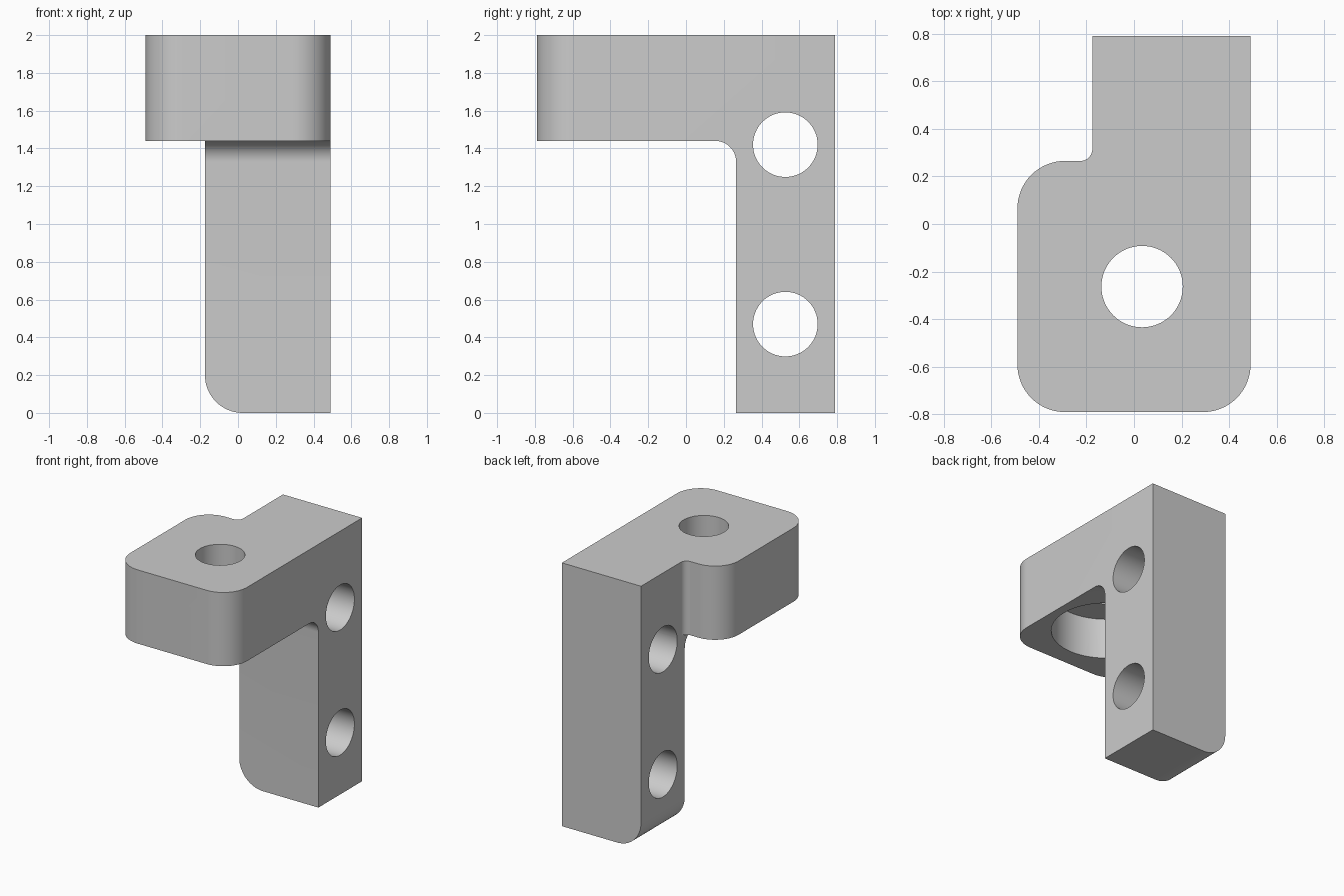
import bpy, bmesh, math
from mathutils import Vector

cube = bpy.data.objects.get("Cube")
if cube:
    bpy.data.objects.remove(cube, do_unlink=True)

steel = bpy.data.materials.new("light grey")
steel.use_nodes = True
steel.diffuse_color = (0.6, 0.6, 0.6, 1)
steel.node_tree.nodes["Principled BSDF"].inputs["Base Color"].default_value = (0.6, 0.6, 0.6, 1)

PLACE = {"x": lambda a, b, h: (h, a, b),
         "y": lambda a, b, h: (a, h, b),
         "z": lambda a, b, h: (a, b, h)}


def rounded(corners, steps=16):
    """Turn (a, b, radius) right-angled corners into a filleted outline."""
    out = []
    for i, (a, b, r) in enumerate(corners):
        p = Vector((a, b))
        if not r:
            out.append(p)
            continue
        u = (Vector(corners[i - 1][:2]) - p).normalized()
        v = (Vector(corners[(i + 1) % len(corners)][:2]) - p).normalized()
        centre = p + r * (u + v)
        for k in range(steps + 1):
            t = math.pi / 2 * k / steps
            out.append(centre - r * (v * math.cos(t) + u * math.sin(t)))
    return out


def circle(a, b, r, n=64):
    return [Vector((a + r * math.cos(math.tau * k / n), b + r * math.sin(math.tau * k / n)))
            for k in range(n)]


def prism(name, outline, axis, low, high):
    """Extrude an outline along an axis."""
    bm = bmesh.new()
    rings = [[bm.verts.new(PLACE[axis](p.x, p.y, h)) for p in outline] for h in (low, high)]
    bm.faces.new(rings[0])
    bm.faces.new(rings[1])
    for i in range(len(outline)):
        bm.faces.new((rings[0][i - 1], rings[0][i], rings[1][i], rings[1][i - 1]))
    bmesh.ops.recalc_face_normals(bm, faces=bm.faces)
    mesh = bpy.data.meshes.new(name)
    bm.to_mesh(mesh)
    bm.free()
    mesh.materials.append(steel)
    obj = bpy.data.objects.new(name, mesh)
    bpy.context.collection.objects.link(obj)
    return obj


def cut(target, cutter):
    mod = target.modifiers.new("cut", "BOOLEAN")
    mod.operation = "DIFFERENCE"
    mod.solver = "EXACT"
    mod.object = cutter
    bpy.context.view_layer.objects.active = target
    bpy.ops.object.modifier_apply(modifier=mod.name)
    bpy.data.objects.remove(cutter, do_unlink=True)


LEG_X, LEG_Y, PLATE_Z = -0.175, 0.265, 1.44
HOLE_R = 0.171

# Full-height block with the plate outline
bracket = prism("bracket", rounded([
    (-0.49, -0.79, 0.2), (0.49, -0.79, 0.2), (0.49, 0.79, 0),
    (LEG_X, 0.79, 0), (LEG_X, LEG_Y, 0.05), (-0.49, LEG_Y, 0.2)]), "z", 0, 2)

# Space under the plate, with the inner fillet
cut(bracket, prism("front_cutter", rounded([
    (-1, -1, 0), (LEG_Y, -1, 0), (LEG_Y, PLATE_Z, 0.11), (-1, PLATE_Z, 0)]), "x", -1, 1))

# Space beside the leg, with the leg's rounded lower corner
side = [Vector((-1, -1)), Vector((LEG_X + 0.2, -1))]
for k in range(17):
    t = math.pi / 2 * k / 16
    side.append(Vector((LEG_X + 0.2 - 0.2 * math.sin(t), 0.2 - 0.2 * math.cos(t))))
side += [Vector((LEG_X, PLATE_Z)), Vector((-1, PLATE_Z))]
cut(bracket, prism("side_cutter", side, "y", -1, 1))

# Cross holes through the leg
for z in (0.47, 1.42):
    cut(bracket, prism("leg_hole_cutter", circle(0.526, z, HOLE_R), "x", -1, 1))

# Plate hole with a counterbore from below
cut(bracket, prism("plate_hole_cutter", circle(0.034, -0.263, HOLE_R), "z", 1, 3))
cut(bracket, prism("counterbore_cutter", circle(0.034, -0.263, 0.387), "z", 1, PLATE_Z + 0.315))

bpy.ops.object.select_all(action="DESELECT")
bracket.select_set(True)
bpy.context.view_layer.objects.active = bracket
bpy.ops.object.shade_smooth_by_angle(angle=math.radians(30))
